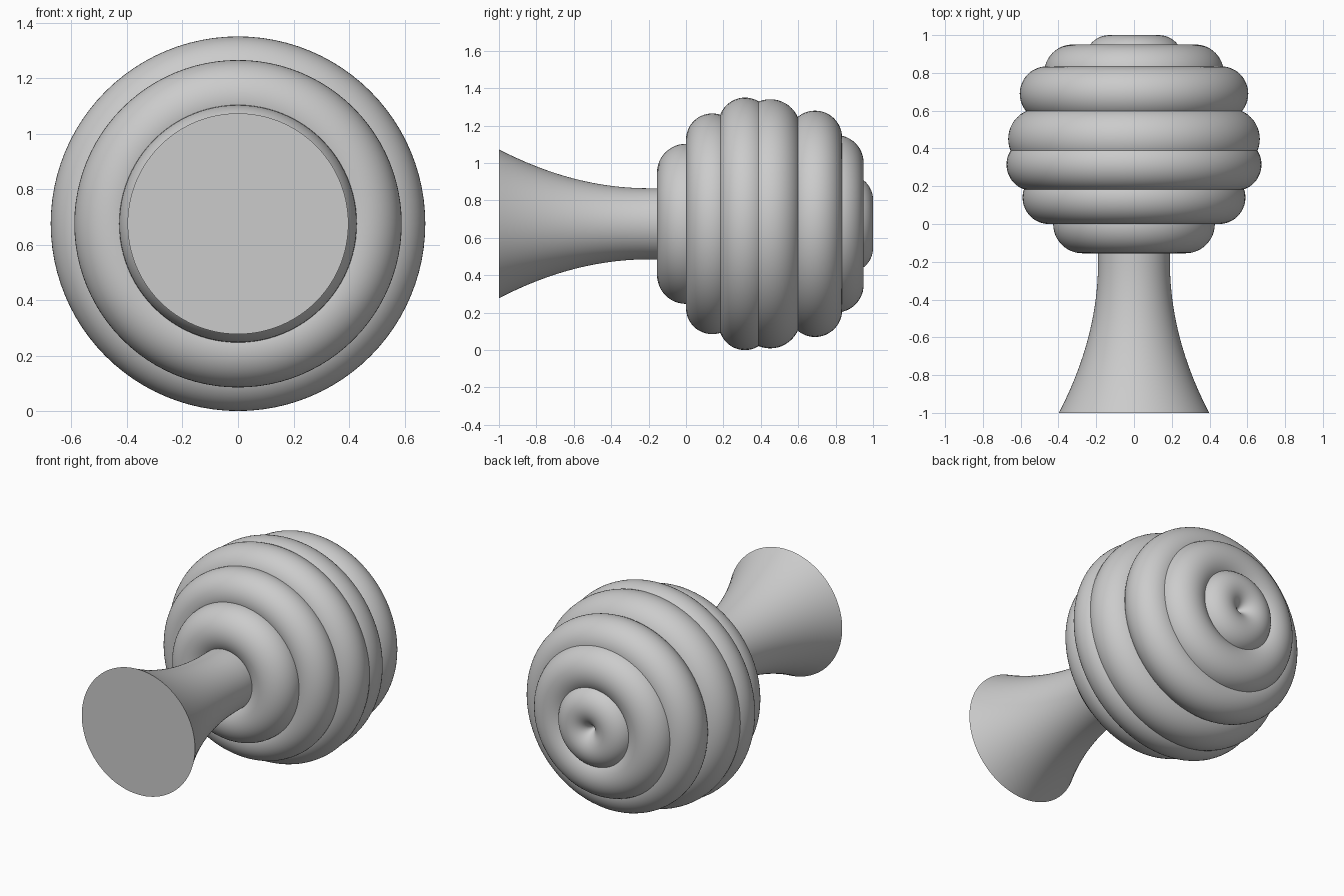
import bpy, bmesh, math
from mathutils import Matrix

cube = bpy.data.objects.get("Cube")
if cube:
    bpy.data.objects.remove(cube, do_unlink=True)

AXIS_Z = 0.675
SIDES = 96

grey = bpy.data.materials.new("plain grey")
grey.use_nodes = True
colour = (0.6, 0.6, 0.6, 1)
grey.diffuse_color = colour
grey.node_tree.nodes["Principled BSDF"].inputs["Base Color"].default_value = colour


def lathe(name, profile, closed):
    """Turn a list of (radius, y) points around the lengthwise axis."""
    bm = bmesh.new()
    verts = [bm.verts.new((r, y, 0)) for r, y in profile]
    pairs = list(zip(verts, verts[1:] + verts[:1])) if closed else list(zip(verts, verts[1:]))
    edges = [bm.edges.new(p) for p in pairs]
    bmesh.ops.spin(bm, geom=verts + edges, cent=(0, 0, 0), axis=(0, 1, 0),
                   angle=math.tau, steps=SIDES, use_duplicate=False)
    bmesh.ops.remove_doubles(bm, verts=bm.verts[:], dist=0.0002)
    bmesh.ops.recalc_face_normals(bm, faces=bm.faces[:])
    bmesh.ops.transform(bm, matrix=Matrix.Translation((0, 0, AXIS_Z)), verts=bm.verts[:])
    mesh = bpy.data.meshes.new(name)
    bm.to_mesh(mesh)
    bm.free()
    mesh.materials.append(grey)
    obj = bpy.data.objects.new(name, mesh)
    bpy.context.collection.objects.link(obj)
    bpy.ops.object.select_all(action='DESELECT')
    obj.select_set(True)
    bpy.context.view_layer.objects.active = obj
    bpy.ops.object.shade_smooth_by_angle(angle=math.radians(40))
    return obj


# Flared stem with a flat end, running a little way into the ribbed head
stem = [(0, -1.0)]
for i in range(25):
    y = -1.0 + 0.8 * i / 24
    t = (-0.2 - y) / 0.8
    stem.append((0.19 + 0.208 * t * t, y))
stem += [(0.19, 0.0), (0, 0.0)]
lathe("flared_stem", stem, False)

# Ribbed head: overlapping rings as (centre y, ring radius, tube radius)
rings = [
    (0.00, 0.273, 0.155),
    (0.14, 0.450, 0.140),
    (0.315, 0.535, 0.140),
    (0.45, 0.503, 0.163),
    (0.69, 0.460, 0.145),
    (0.80, 0.325, 0.150),
    (0.87, 0.130, 0.130),
]
for n, (y, ring, tube) in enumerate(rings, 1):
    circle = [(max(0, ring + tube * math.cos(a)), y + tube * math.sin(a))
              for a in (math.tau * k / 48 for k in range(48))]
    lathe(f"head_ring_{n}", circle, True)
